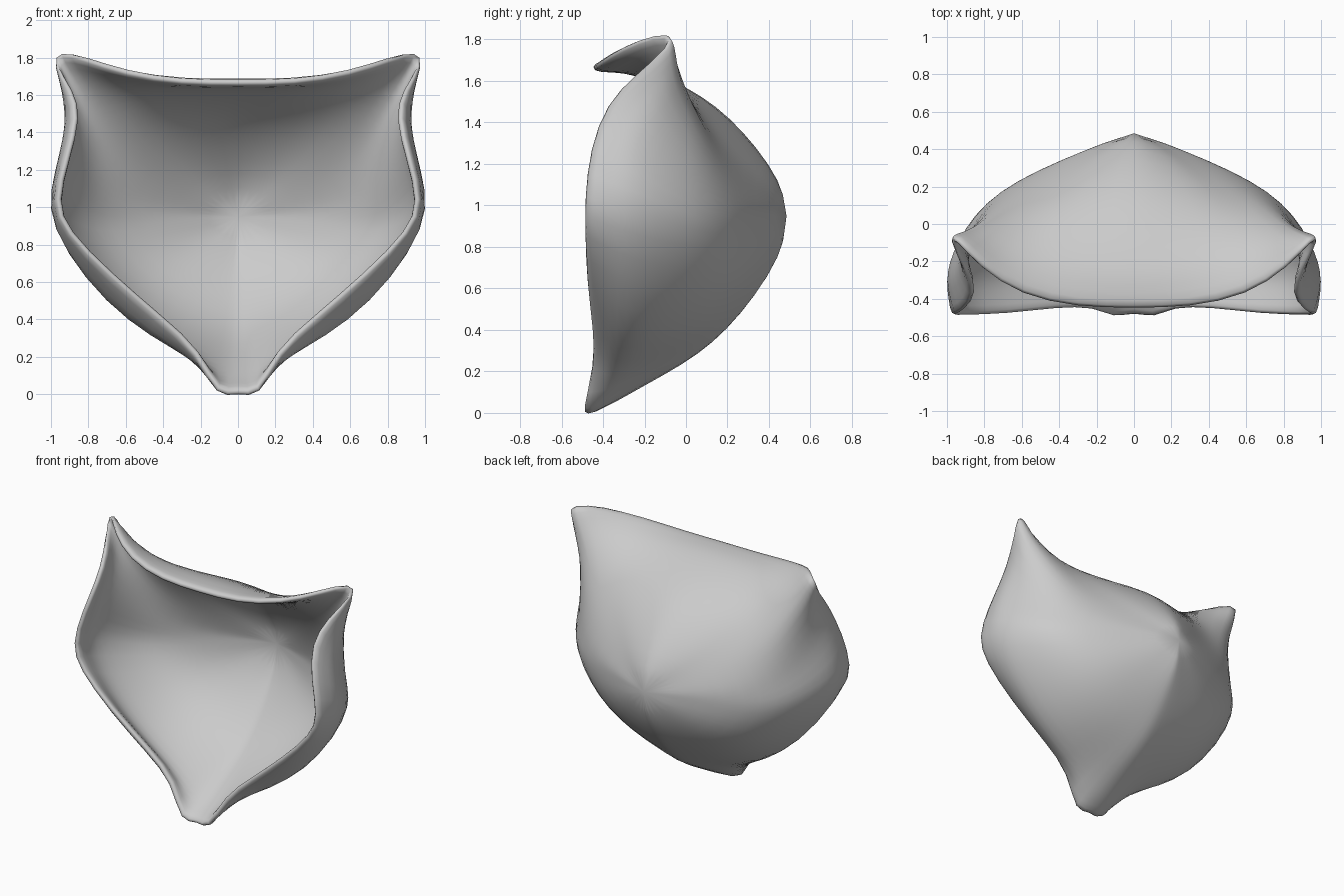
import bpy, bmesh
from mathutils import Vector

cube = bpy.data.objects.get("Cube")
if cube:
    bpy.data.objects.remove(cube, do_unlink=True)

# Half contours of the hood, from top centre round the ear to the bottom centre
RIM = [(0, -.45, 1.69), (.3, -.445, 1.69), (.6, -.38, 1.74), (.82, -.22, 1.82),
       (.95, -.05, 1.85), (1.01, -.06, 1.77), (.91, -.25, 1.63), (.87, -.39, 1.5),
       (.93, -.47, 1.28), (1, -.495, 1.03), (.94, -.495, .87), (.7, -.495, .64),
       (.42, -.46, .4), (.22, -.45, .22), (.12, -.5, -.04), (0, -.46, 0)]
WAIST = [(0, -.2, 1.66), (.25, -.18, 1.65), (.5, -.14, 1.64), (.66, -.07, 1.63),
         (.81, .01, 1.58), (.88, -.02, 1.52), (.91, -.11, 1.4), (.94, -.2, 1.3),
         (.98, -.22, 1.14), (1.005, -.2, .97), (.91, -.22, .74), (.7, -.24, .47),
         (.47, -.25, .3), (.24, -.28, .19), (.12, -.3, .1), (0, -.2, .12)]
BACK = [(0, .22, 1.43), (.2, .19, 1.41), (.36, .17, 1.38), (.48, .16, 1.32),
        (.57, .17, 1.25), (.63, .18, 1.17), (.68, .18, 1.09), (.71, .175, 1.02),
        (.73, .17, .95), (.72, .175, .87), (.62, .2, .72), (.48, .2, .58),
        (.3, .19, .48), (.16, .19, .43), (.06, .19, .4), (0, .2, .4)]
APEX = Vector((0, .495, .95))
STEPS = 3


def spline(a, b, c, d, t):
    """Smooth point between b and c."""
    return .5 * (2 * b + (c - a) * t + (2 * a - 5 * b + 4 * c - d) * t ** 2
                 + (3 * b - a - 3 * c + d) * t ** 3)


def spoke(rim, waist, back):
    """Points from the rim to just before the keel point."""
    r, w, b = Vector(rim), Vector(waist), Vector(back)
    beyond = Vector((-b.x, b.y + b.x - .16, 2 * APEX.z - b.z))
    pts = [2 * r - w, r, w, b, APEX, beyond]
    return [spline(*pts[k:k + 4], s / STEPS) for k in range(3) for s in range(STEPS)]


# Half shell
bm = bmesh.new()
spokes = [[bm.verts.new(p) for p in spoke(*c)] for c in zip(RIM, WAIST, BACK)]
tip = bm.verts.new(APEX)
for a, b in zip(spokes, spokes[1:]):
    for i in range(len(a) - 1):
        bm.faces.new((a[i], a[i + 1], b[i + 1], b[i]))
    bm.faces.new((a[-1], tip, b[-1]))
bm.normal_update()
if sum(f.normal.y * f.calc_area() for f in bm.faces) < 0:
    bmesh.ops.reverse_faces(bm, faces=bm.faces[:])
mesh = bpy.data.meshes.new("hood_shell")
bm.to_mesh(mesh)
bm.free()
shell = bpy.data.objects.new("hood_shell", mesh)
bpy.context.collection.objects.link(shell)

# Mirrored, thick wall with a soft rim
mirror = shell.modifiers.new("mirror", 'MIRROR')
mirror.use_clip = True
wall = shell.modifiers.new("wall", 'SOLIDIFY')
wall.thickness = .045
wall.offset = -1
soft = shell.modifiers.new("soft", 'SUBSURF')
soft.levels = soft.render_levels = 1

# Plain grey
grey = bpy.data.materials.new("plain grey")
grey.use_nodes = True
color = (.6, .6, .6, 1)
grey.diffuse_color = color
grey.node_tree.nodes["Principled BSDF"].inputs["Base Color"].default_value = color
mesh.materials.append(grey)

bpy.context.view_layer.objects.active = shell
shell.select_set(True)
bpy.ops.object.shade_smooth()
